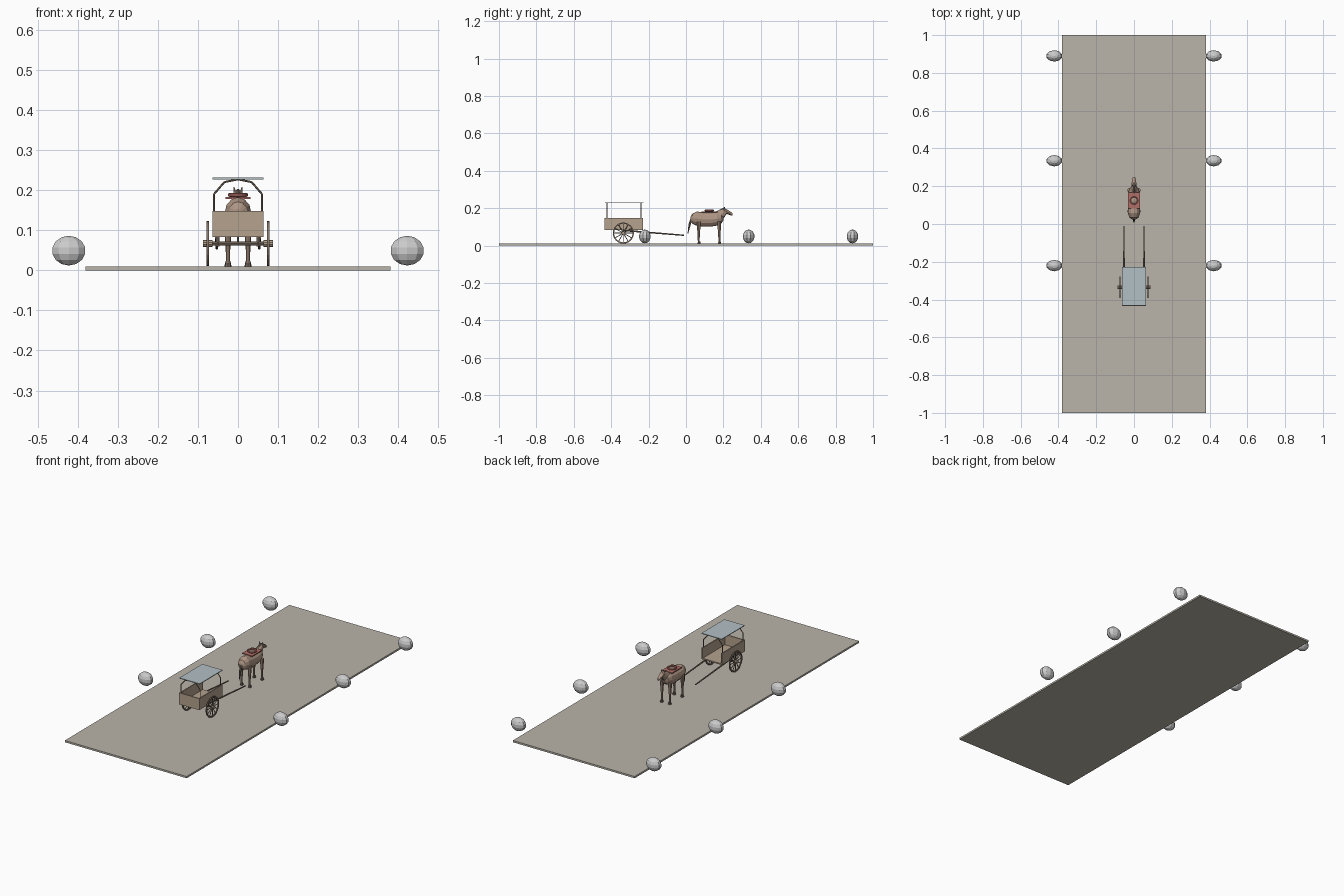
import bpy, bmesh, math
from mathutils import Vector

if "Cube" in bpy.data.objects:
    bpy.data.objects.remove(bpy.data.objects["Cube"])


def mat(name, r, g, b):
    m = bpy.data.materials.new(name)
    m.diffuse_color = (r, g, b, 1)
    m.use_nodes = True
    m.node_tree.nodes["Principled BSDF"].inputs["Base Color"].default_value = m.diffuse_color
    return m


EARTH = mat("earth", 0.49, 0.46, 0.40)
WOOD = mat("wood", 0.46, 0.36, 0.27)
DARK = mat("dark_wood", 0.24, 0.18, 0.14)
HIDE = mat("hide", 0.42, 0.30, 0.23)
HAIR = mat("hair", 0.16, 0.13, 0.11)
CLOTH = mat("canopy_cloth", 0.45, 0.53, 0.56)
RED = mat("red_cloth", 0.45, 0.16, 0.14)


def finish(name, bm, m=None, smooth=False):
    bmesh.ops.recalc_face_normals(bm, faces=bm.faces)
    me = bpy.data.meshes.new(name)
    bm.to_mesh(me)
    bm.free()
    for p in me.polygons:
        p.use_smooth = smooth
    ob = bpy.data.objects.new(name, me)
    bpy.context.collection.objects.link(ob)
    if m:
        me.materials.append(m)
    return ob


def box(name, lo, hi, m):
    bm = bmesh.new()
    bmesh.ops.create_cube(bm, size=1)
    for v in bm.verts:
        v.co = Vector([(a + b) / 2 + c * (b - a) for a, b, c in zip(lo, hi, v.co)])
    return finish(name, bm, m)


def add_rod(bm, a, b, r1, r2=None, sides=8):
    a, b = Vector(a), Vector(b)
    d = b - a
    vs = bmesh.ops.create_cone(bm, cap_ends=True, segments=sides, radius1=r1,
                               radius2=r1 if r2 is None else r2, depth=d.length)["verts"]
    q = d.to_track_quat('Z', 'Y')
    for v in vs:
        v.co = q @ v.co + (a + b) / 2


def rods(name, parts, m, sides=8):
    bm = bmesh.new()
    for p in parts:
        add_rod(bm, *p, sides=sides)
    return finish(name, bm, m)


def ball(name, c, r, m=None, u=12, v=8):
    bm = bmesh.new()
    bmesh.ops.create_uvsphere(bm, u_segments=u, v_segments=v, radius=1)
    for p in bm.verts:
        p.co = Vector([c[i] + p.co[i] * r[i] for i in range(3)])
    return finish(name, bm, m)


def loft(name, rings, m, n=12):
    # rings: y, z, half width, half height, lean of the ring along y
    bm = bmesh.new()
    loops = []
    for y, z, rx, rz, lean in rings:
        loops.append([bm.verts.new((rx * math.cos(t), y - lean * rz * math.sin(t), z + rz * math.sin(t)))
                      for t in [2 * math.pi * k / n for k in range(n)]])
    for a, b in zip(loops, loops[1:]):
        for k in range(n):
            bm.faces.new((a[k], a[(k + 1) % n], b[(k + 1) % n], b[k]))
    bm.faces.new(loops[0])
    bm.faces.new(loops[-1])
    return finish(name, bm, m)


def ring(name, c, axis, R, hw, ht, m, n, inner=4):
    # ring of rectangular or round section around the x or z axis
    bm = bmesh.new()
    loops = []
    for k in range(n):
        t = 2 * math.pi * k / n
        loop = []
        for j in range(inner):
            s = 2 * math.pi * (j + 0.5) / inner
            f = math.sqrt(2) if inner == 4 else 1
            rad, off = R + hw * f * math.cos(s), ht * f * math.sin(s)
            p = (off, rad * math.cos(t), rad * math.sin(t)) if axis == 'x' else \
                (rad * math.cos(t), rad * math.sin(t), off)
            loop.append(bm.verts.new(Vector(c) + Vector(p)))
        loops.append(loop)
    for k in range(n):
        a, b = loops[k], loops[(k + 1) % n]
        for j in range(inner):
            bm.faces.new((a[j], a[(j + 1) % inner], b[(j + 1) % inner], b[j]))
    return finish(name, bm, m)


# Road and bordering stones
box("road", (-0.38, -1, 0), (0.38, 1, 0.01), EARTH)
for s in (-1, 1):
    for y in (-0.22, 0.335, 0.89):
        ball("stone", (s * 0.422, y, 0.049), (0.044, 0.031, 0.037), None, 10, 7)

# Cart bed, open towards the horse
box("cart_floor", (-0.063, -0.435, 0.083), (0.063, -0.23, 0.09), WOOD)
box("cart_tail_board", (-0.063, -0.435, 0.09), (0.063, -0.429, 0.148), WOOD)
for s in (-1, 1):
    x = sorted((s * 0.057, s * 0.063))
    box("cart_side_board", (x[0], -0.429, 0.09), (x[1], -0.23, 0.148), WOOD)

# Canopy on two bent hoops
arch = [(-0.06, 0.09), (-0.06, 0.19), (-0.034, 0.22), (0, 0.227),
        (0.034, 0.22), (0.06, 0.19), (0.06, 0.09)]
for y in (-0.422, -0.24):
    rods("canopy_hoop", [((a[0], y, a[1]), (b[0], y, b[1]), 0.0025)
                         for a, b in zip(arch, arch[1:])], DARK, 6)
box("canopy", (-0.063, -0.432, 0.227), (0.063, -0.228, 0.231), CLOTH)

# Axle, wheels and shafts
WY, WZ = -0.335, 0.067
rods("axle", [((-0.08, WY, WZ), (0.08, WY, WZ), 0.005)], DARK)
for s in (-1, 1):
    ring("wheel_rim", (s * 0.075, WY, WZ), 'x', 0.053, 0.0035, 0.003, DARK, 24)
    rods("wheel_hub", [((s * 0.064, WY, WZ), (s * 0.087, WY, WZ), 0.009)], WOOD, 10)
    rods("wheel_spokes", [((s * 0.075, WY, WZ),
                           (s * 0.075, WY + 0.052 * math.cos(t), WZ + 0.052 * math.sin(t)), 0.002)
                          for t in [2 * math.pi * k / 12 for k in range(12)]], DARK, 6)
    rods("axle_bracket", [((s * 0.05, WY, 0.06), (s * 0.05, WY, 0.086), 0.005)], DARK, 6)
    rods("shaft", [((s * 0.053, -0.33, 0.081), (s * 0.053, -0.01, 0.055), 0.0045, 0.0035)], DARK)

# Horse body, neck and head
loft("horse_body", [(0.024, 0.142, 0.010, 0.012, 0), (0.034, 0.144, 0.024, 0.027, 0),
                    (0.058, 0.144, 0.033, 0.038, 0), (0.09, 0.140, 0.032, 0.038, 0),
                    (0.13, 0.139, 0.032, 0.038, 0), (0.165, 0.143, 0.031, 0.036, 0),
                    (0.19, 0.146, 0.023, 0.026, 0), (0.20, 0.147, 0.010, 0.012, 0)], HIDE)
loft("horse_neck", [(0.17, 0.152, 0.022, 0.028, 0.5), (0.192, 0.170, 0.016, 0.020, 0.7),
                    (0.212, 0.186, 0.011, 0.012, 0.7)], HIDE, 10)
loft("horse_head", [(0.198, 0.187, 0.006, 0.007, 0), (0.205, 0.187, 0.013, 0.014, 0),
                    (0.22, 0.181, 0.012, 0.013, 0), (0.238, 0.172, 0.009, 0.010, 0),
                    (0.248, 0.167, 0.006, 0.007, 0)], HIDE, 10)
rods("mane", [((0, 0.166, 0.180), (0, 0.203, 0.199), 0.004, 0.005)], HAIR, 6)
rods("tail", [((0, 0.03, 0.15), (0, 0.02, 0.115), 0.004, 0.006),
              ((0, 0.02, 0.115), (0, 0.010, 0.065), 0.006, 0.002)], HAIR, 6)

# Ears and legs
for s in (-1, 1):
    rods("ear", [((s * 0.008, 0.205, 0.194), (s * 0.010, 0.206, 0.208), 0.004, 0.001)], HIDE, 6)
    for y in (0.068, 0.178):
        x = s * 0.025
        rods("leg", [((x, y, 0.13), (x, y, 0.068), 0.011, 0.007),
                     ((x, y, 0.068), (x, y, 0.018), 0.006, 0.005)], HIDE)
        rods("hoof", [((x, y + 0.002, 0.010), (x, y + 0.002, 0.023), 0.009, 0.006)], HAIR)

# Saddle pad with padded ring
box("saddle_pad", (-0.031, 0.082, 0.178), (0.031, 0.168, 0.183), RED)
ring("saddle_ring", (0, 0.125, 0.188), 'z', 0.021, 0.005, 0.005, RED, 16, 6)
ball("saddle_seat", (0, 0.125, 0.183), (0.018, 0.018, 0.006), HIDE)
